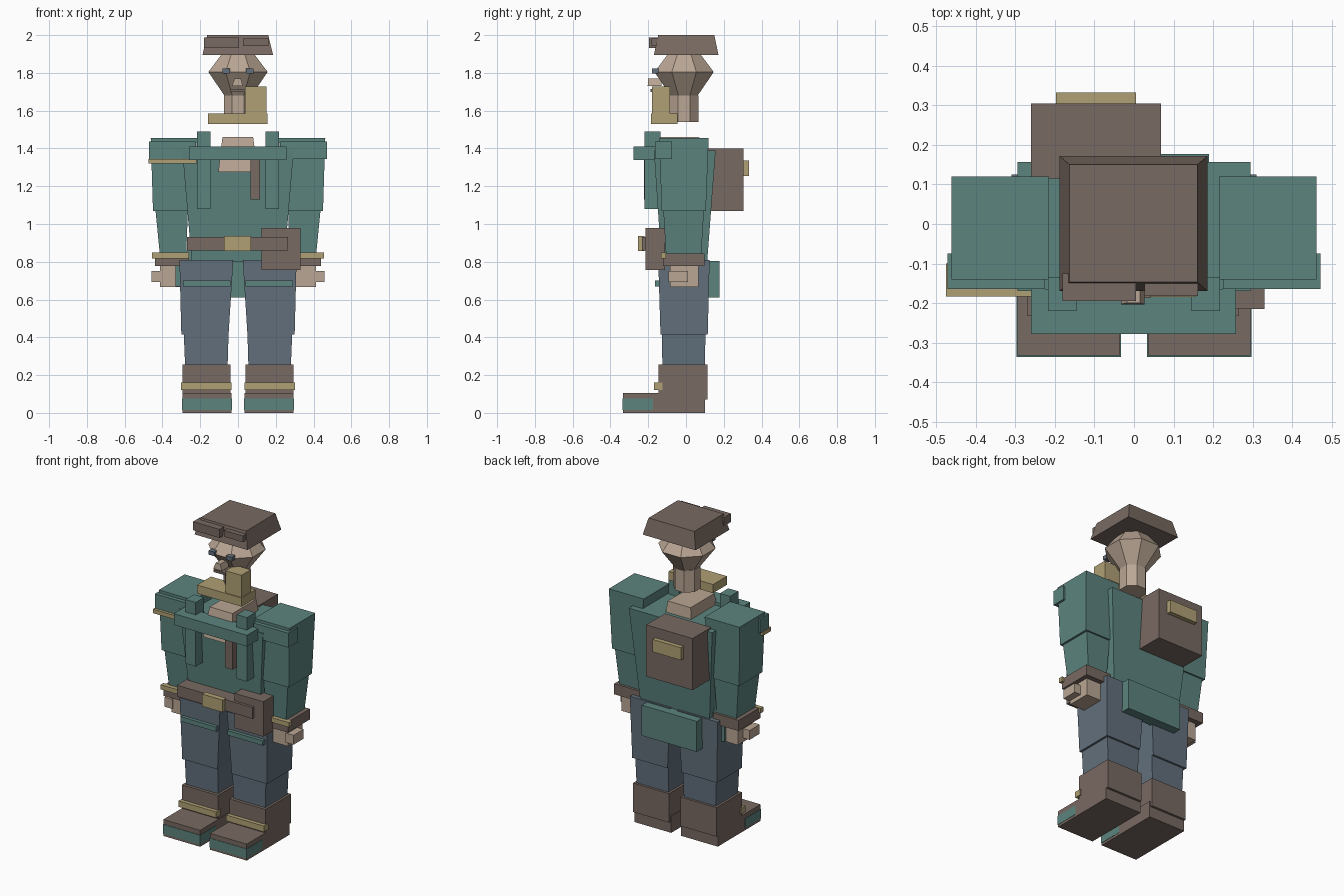
import bpy, bmesh, math


def material(name, r, g, b):
    m = bpy.data.materials.new(name)
    lin = [((c / 255 + 0.055) / 1.055) ** 2.4 for c in (r, g, b)]
    m.diffuse_color = (*lin, 1)
    return m


TEAL = material("teal cloth", 92, 132, 126)
BROWN = material("brown leather", 121, 106, 98)
SKIN = material("skin", 186, 166, 148)
TAN = material("tan canvas", 176, 160, 117)
BLUE = material("blue trousers", 98, 112, 124)


def make(name, bm, mat):
    bmesh.ops.recalc_face_normals(bm, faces=bm.faces)
    me = bpy.data.meshes.new(name)
    bm.to_mesh(me)
    bm.free()
    me.materials.append(mat)
    ob = bpy.data.objects.new(name, me)
    bpy.context.collection.objects.link(ob)
    return ob


def block(name, mat, x, y, z, top_x=None, top_y=None):
    """Box over the given ranges, with optional different ranges at the top."""
    bm = bmesh.new()
    bmesh.ops.create_cube(bm, size=1)
    for v in bm.verts:
        up = v.co.z > 0
        xr = top_x if up and top_x else x
        yr = top_y if up and top_y else y
        v.co = (xr[v.co.x > 0], yr[v.co.y > 0], z[up])
    return make(name, bm, mat)


def pair(name, mat, x, y, z, top_x=None, top_y=None):
    """The same block on both sides; x is given for the right."""
    block(name + "_right", mat, x, y, z, top_x, top_y)
    flip = lambda r: (-r[1], -r[0]) if r else None
    block(name + "_left", mat, flip(x), y, z, flip(top_x), top_y)


def turned(name, mat, cy, rings, sides=8):
    """Faceted solid from (height, half width) rings, flat side forward."""
    bm = bmesh.new()
    loops = []
    for z, r in rings:
        R = r / math.cos(math.pi / sides)
        angles = [(i + 0.5) * math.tau / sides for i in range(sides)]
        loops.append([bm.verts.new((R * math.cos(a), cy + R * math.sin(a), z)) for a in angles])
    for a, b in zip(loops, loops[1:]):
        for i in range(sides):
            j = (i + 1) % sides
            bm.faces.new((a[i], a[j], b[j], b[i]))
    bm.faces.new(loops[0])
    bm.faces.new(loops[-1])
    return make(name, bm, mat)


# Boots
pair("foot", BROWN, (0.035, 0.295), (-0.333, 0.10), (0, 0.105))
pair("toe_cap", TEAL, (0.033, 0.297), (-0.336, -0.175), (0.015, 0.075))
pair("boot_shaft", BROWN, (0.04, 0.295), (-0.145, 0.115), (0.07, 0.255))
pair("boot_strap", TAN, (0.035, 0.302), (-0.17, -0.125), (0.122, 0.16))

# Trousers
pair("shin", BLUE, (0.055, 0.28), (-0.125, 0.10), (0.25, 0.42),
     (0.05, 0.287), (-0.128, 0.103))
pair("thigh", BLUE, (0.05, 0.30), (-0.135, 0.115), (0.415, 0.81),
     (0.025, 0.31), (-0.147, 0.125))
pair("thigh_band", TEAL, (0.04, 0.29), (-0.165, -0.13), (0.67, 0.70))

# Jacket body, rear flap and side pouch
block("torso", TEAL, (-0.245, 0.245), (-0.13, 0.112), (0.80, 1.39),
      (-0.295, 0.295), (-0.17, 0.157))
block("rear_flap", TEAL, (-0.20, 0.19), (0.105, 0.177), (0.61, 0.805))
block("side_pouch", TEAL, (-0.33, -0.23), (-0.10, 0.08), (0.67, 0.86))

# Open collar showing skin
block("collar_skin", SKIN, (-0.105, 0.105), (-0.203, 0.09), (1.275, 1.46),
      (-0.082, 0.08), (-0.17, 0.07))

# Belt
block("belt", BROWN, (-0.27, 0.265), (-0.232, -0.11), (0.86, 0.932))
block("buckle", TAN, (-0.075, 0.07), (-0.255, -0.22), (0.858, 0.936))
block("belt_pouch", BROWN, (0.125, 0.33), (-0.215, -0.11), (0.757, 0.98))

# Chest harness
block("chest_bar", TEAL, (-0.26, 0.258), (-0.278, -0.165), (1.338, 1.41))
pair("chest_strap", TEAL, (0.145, 0.217), (-0.22, -0.135), (1.08, 1.49))
block("chest_tab", BROWN, (0.065, 0.116), (-0.222, -0.14), (1.13, 1.345))

# Arms
pair("upper_arm", TEAL, (0.265, 0.45), (-0.13, 0.105), (1.07, 1.455),
     (0.215, 0.462), (-0.14, 0.12))
pair("forearm", TEAL, (0.275, 0.412), (-0.105, 0.08), (0.82, 1.075),
     (0.265, 0.437), (-0.12, 0.095))
pair("shoulder_pad", TEAL, (0.225, 0.472), (-0.165, -0.075), (1.345, 1.437))
block("shoulder_stripe", TAN, (-0.475, -0.22), (-0.183, -0.10), (1.32, 1.345))
pair("cuff", BROWN, (0.26, 0.44), (-0.123, 0.097), (0.777, 0.845))
pair("cuff_band", TAN, (0.26, 0.455), (-0.133, -0.105), (0.818, 0.848))
pair("hand", SKIN, (0.285, 0.412), (-0.085, 0.065), (0.667, 0.78))
pair("thumb", SKIN, (0.40, 0.457), (-0.092, 0.01), (0.692, 0.752))

# Backpack
block("backpack", BROWN, (-0.26, 0.068), (0.115, 0.305), (1.07, 1.40))
block("backpack_label", TAN, (-0.197, 0.005), (0.30, 0.333), (1.255, 1.335))

# Scarf
block("scarf", TAN, (-0.16, 0.155), (-0.185, -0.045), (1.53, 1.585))
block("scarf_end", TAN, (0.038, 0.15), (-0.18, -0.085), (1.58, 1.727))

# Neck, head and face
turned("neck", SKIN, -0.01, [(1.54, 0.075), (1.68, 0.075)])
turned("head", SKIN, -0.01, [(1.67, 0.065), (1.805, 0.157), (1.9, 0.085)])
pair("eye", BLUE, (0.042, 0.082), (-0.18, -0.145), (1.798, 1.824))
block("nose", SKIN, (-0.033, 0.027), (-0.203, -0.13), (1.73, 1.77),
      (-0.018, 0.015), (-0.20, -0.13))
block("mouth", BROWN, (-0.042, 0.042), (-0.187, -0.07), (1.70, 1.715))

# Cap with goggles
block("cap", BROWN, (-0.188, 0.186), (-0.17, 0.172), (1.895, 2.0),
      (-0.163, 0.16), (-0.147, 0.15))
block("goggle_left", BROWN, (-0.181, 0.005), (-0.195, -0.125), (1.933, 1.988))
block("goggle_right", BROWN, (0.027, 0.162), (-0.182, -0.135), (1.943, 1.983))
